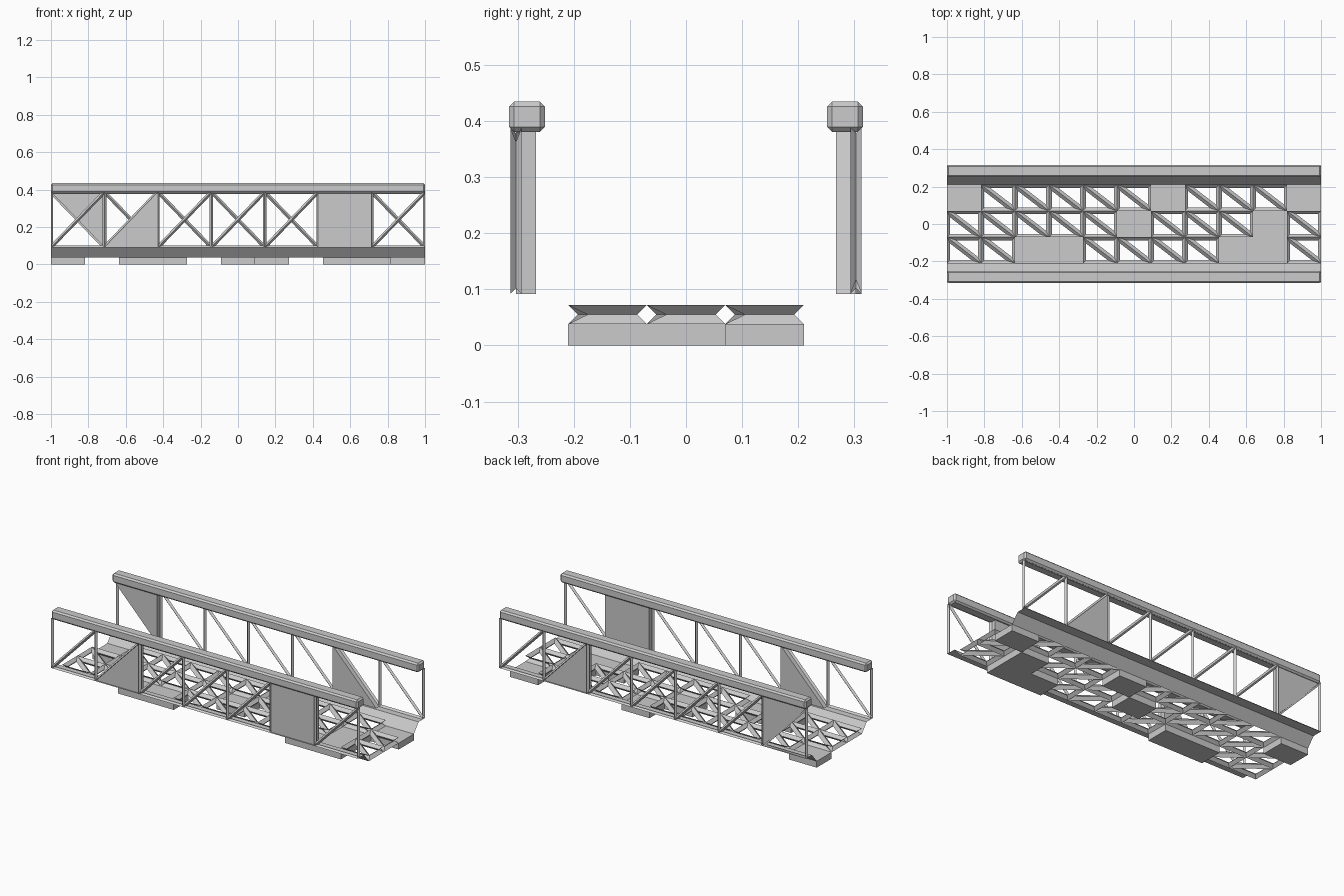
import bpy, bmesh
from mathutils import Vector

if "Cube" in bpy.data.objects:
    bpy.data.objects.remove(bpy.data.objects["Cube"])


def add_object(name, verts, faces):
    mesh = bpy.data.meshes.new(name)
    mesh.from_pydata(verts, [], faces)
    bm = bmesh.new()
    bm.from_mesh(mesh)
    bmesh.ops.remove_doubles(bm, verts=bm.verts, dist=1e-5)
    bmesh.ops.recalc_face_normals(bm, faces=bm.faces)
    bm.to_mesh(mesh)
    bm.free()
    obj = bpy.data.objects.new(name, mesh)
    bpy.context.collection.objects.link(obj)
    return obj


def wire(name, tris, thickness, offset):
    """Open lattice made from a triangulated panel."""
    verts = [p for t in tris for p in t]
    faces = [(i, i + 1, i + 2) for i in range(0, len(verts), 3)]
    obj = add_object(name, verts, faces)
    for p in obj.data.polygons:          # deck lattice must grow upward
        if p.normal.z < -0.5:
            p.flip()
    mod = obj.modifiers.new("lattice", 'WIREFRAME')
    mod.thickness = thickness
    mod.offset = offset
    mod.use_boundary = False
    mod.use_even_offset = True
    mod.use_replace = True


def prism(name, outline, extrude):
    """Closed plate: outline swept along a vector."""
    n = len(outline)
    verts = [Vector(p) for p in outline]
    verts += [v + Vector(extrude) for v in verts]
    faces = [tuple(range(n)), tuple(range(n, 2 * n))]
    faces += [(i, (i + 1) % n, (i + 1) % n + n, i + n) for i in range(n)]
    add_object(name, verts, faces)


# Deck: 11 x 3 cells, listed from the +y row down; # marks a solid block
DECK_Z = 0.038
ROWS = ["#.....#...#", ".....#...#.", "..##....##."]
CW, CH = 2 / 11, 0.14
deck_tris = []
for r, row in enumerate(ROWS):
    y1 = 0.21 - r * CH
    y0 = y1 - CH
    for c, kind in enumerate(row):
        x0 = -1 + c * CW
        x1 = x0 + CW
        a, b, d, e = [(x, y, DECK_Z) for x, y in ((x0, y0), (x1, y0), (x1, y1), (x0, y1))]
        if kind == "#":
            prism("deck_block", [a, b, d, e], (0, 0, -DECK_Z))
        else:
            deck_tris += [(a, b, e), (b, d, e)]
wire("deck_lattice", deck_tris, 0.034, 1.0)

# Side trusses: 7 cells each; the two sides are half-turn versions of a layout
Z0, Z1, SY = 0.092, 0.388, 0.303
SW = 2 / 7
FILLED = {-1: {(1, "low"), (5, "low"), (5, "high")},
          1: {(0, "high"), (5, "low")}}
for s, side in ((-1, "front"), (1, "back")):
    tris = []
    for c in range(7):
        x0 = -1 + c * SW
        x1 = x0 + SW
        a, b, d, e = [(x, s * SY, z) for x, z in ((x0, Z0), (x1, Z0), (x1, Z1), (x0, Z1))]
        if s < 0:
            halves = {"low": (a, b, d), "high": (a, d, e)}
        else:
            halves = {"low": (a, b, e), "high": (b, d, e)}
        full = (c, "low") in FILLED[s] and (c, "high") in FILLED[s]
        if full:
            prism(side + "_panel", [a, b, d, e], (0, -s * 0.036, 0))
            continue
        for key, tri in halves.items():
            if (c, key) in FILLED[s]:
                prism(side + "_panel", tri, (0, -s * 0.036, 0))
            else:
                tris.append(tri)
    wire(side + "_truss", tris, 0.02, 0.0)

    # Bent skirt from deck edge out to the truss foot
    profile = [(0.21, DECK_Z), (0.255, Z0), (0.313, Z0)]
    verts = [(x, s * y, z) for y, z in profile for x in (-1, 1)]
    add_object(side + "_skirt", verts, [(0, 1, 3, 2), (2, 3, 5, 4)])

    # Chamfered handrail
    bpy.ops.mesh.primitive_cube_add(size=1, location=(0, s * 0.2835, 0.4075))
    rail = bpy.context.object
    rail.name = side + "_handrail"
    rail.scale = (2, 0.064, 0.054)
    bpy.ops.object.transform_apply(location=False, rotation=False, scale=True)
    bev = rail.modifiers.new("chamfer", 'BEVEL')
    bev.width = 0.009
    bev.segments = 1
